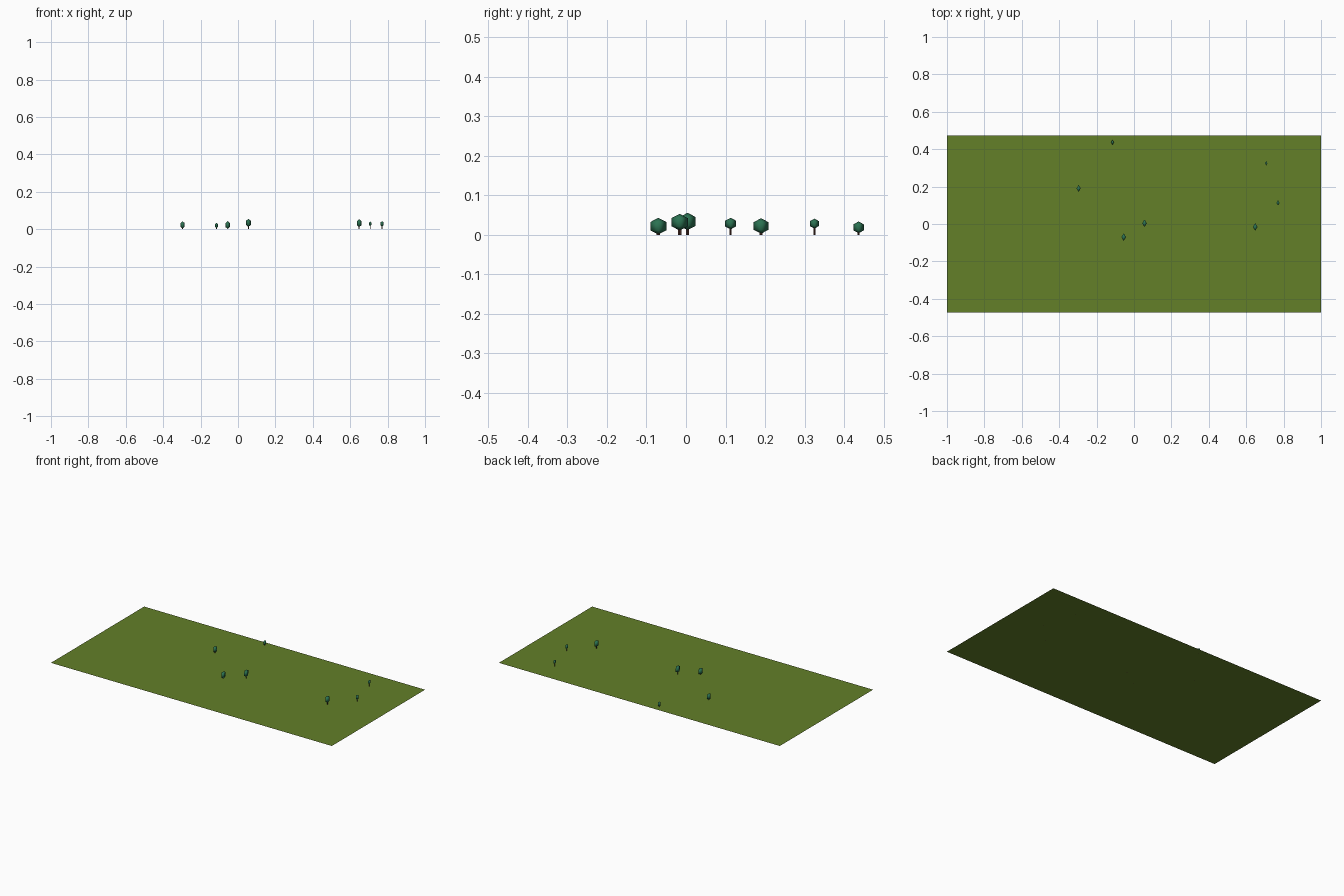
import bpy
from mathutils import Matrix

if "Cube" in bpy.data.objects:
    bpy.data.objects.remove(bpy.data.objects["Cube"])


def material(name, color):
    m = bpy.data.materials.new(name)
    m.diffuse_color = (*color, 1)
    m.use_nodes = True
    m.node_tree.nodes["Principled BSDF"].inputs["Base Color"].default_value = m.diffuse_color
    return m


GRASS = material("grass_green", (0.125, 0.215, 0.022))
LEAF = material("leaf_green", (0.025, 0.17, 0.085))
BARK = material("bark_brown", (0.09, 0.035, 0.025))

# flat field
bpy.ops.mesh.primitive_plane_add(size=2)
field = bpy.context.object
field.name = "field"
field.data.transform(Matrix.Diagonal((1, 0.474, 1, 1)))
field.data.materials.append(GRASS)


def tree(i, x, y, width, bottom, top):
    # crown: four-sided, three-ring ball, squashed along x
    r = (top - bottom) / 2
    bpy.ops.mesh.primitive_uv_sphere_add(segments=4, ring_count=3, radius=1)
    crown = bpy.context.object
    crown.name = f"tree_crown_{i}"
    ry = width / 2 / 0.866
    crown.data.transform(Matrix.Diagonal((ry * 0.6, ry, r, 1)))
    crown.location = (x, y, bottom + r)
    crown.data.materials.append(LEAF)
    bpy.ops.object.shade_smooth()
    # trunk: thin post running up into the crown
    h = bottom + r * 0.5
    bpy.ops.mesh.primitive_cylinder_add(vertices=4, radius=1, depth=h)
    trunk = bpy.context.object
    trunk.name = f"tree_trunk_{i}"
    trunk.data.transform(Matrix.Diagonal((width * 0.06, width * 0.1, 1, 1)))
    trunk.location = (x, y, h / 2)
    trunk.data.materials.append(BARK)


# x, y, crown width, crown bottom, crown top
TREES = [
    (-0.055, -0.070, 0.041, 0.001, 0.043),
    (0.648, -0.016, 0.041, 0.011, 0.053),
    (0.056, 0.004, 0.041, 0.012, 0.056),
    (0.770, 0.113, 0.028, 0.014, 0.043),
    (-0.296, 0.190, 0.037, 0.003, 0.042),
    (0.707, 0.325, 0.023, 0.016, 0.041),
    (-0.115, 0.437, 0.026, 0.004, 0.034),
]
for i, t in enumerate(TREES, 1):
    tree(i, *t)
